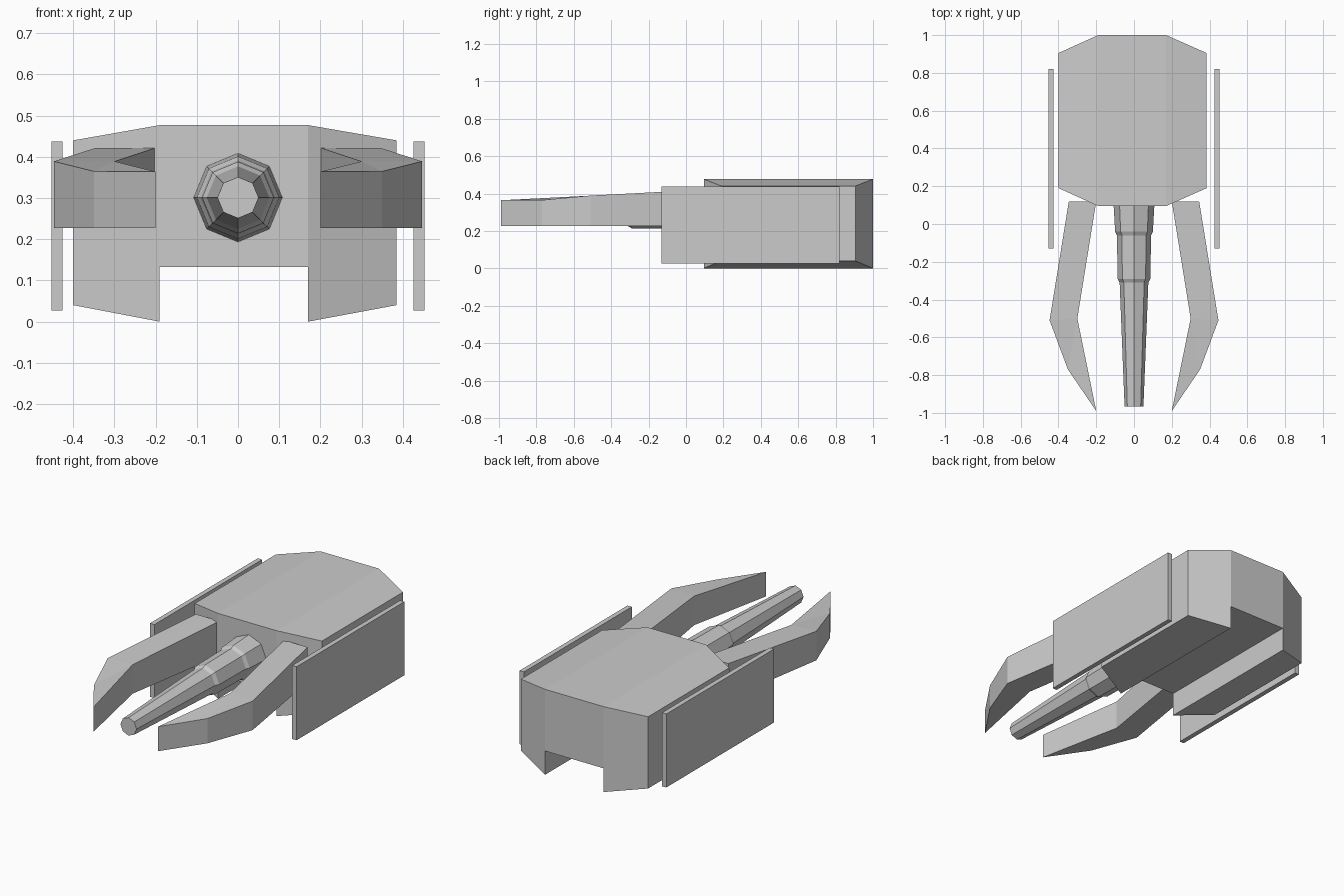
import bpy, bmesh, math

if "Cube" in bpy.data.objects:
    bpy.data.objects.remove(bpy.data.objects["Cube"])


def make_object(name, verts, faces):
    mesh = bpy.data.meshes.new(name)
    bm = bmesh.new()
    vs = [bm.verts.new(v) for v in verts]
    for f in faces:
        bm.faces.new([vs[i] for i in f])
    bmesh.ops.recalc_face_normals(bm, faces=bm.faces[:])
    bm.to_mesh(mesh)
    bm.free()
    obj = bpy.data.objects.new(name, mesh)
    bpy.context.collection.objects.link(obj)
    return obj


def sides(n, k=0):
    return [(i, (i + 1) % n, (i + 1) % n + n, i + n)
            for i in [j + k for j in range(n)]]


# Hull: channelled cross-section with chamfered front and back
profile = [(-.40, .04), (-.19, 0), (-.19, .133), (.17, .133), (.17, 0),
           (.385, .04), (.385, .44), (.17, .477), (-.19, .477), (-.40, .44)]
front_y = lambda x: .19 if x < -.3 or x > .3 else .095
n = len(profile)
hull_verts = [(x, front_y(x), z) for x, z in profile]
hull_verts += [(x, 1.095 - front_y(x), z) for x, z in profile]
ends = [(0, 1, 2, 8, 9), (2, 3, 7, 8), (3, 4, 5, 6, 7)]
caps = ends + [tuple(i + n for i in f) for f in ends]
make_object("hull", hull_verts, sides(n) + caps)

# Claw outline: x, y, top height
claw = [(.345, .12, .422), (.20, .12, .422), (.30, -.50, .389),
        (.20, -.99, .364), (.35, -.77, .365), (.447, -.51, .389)]

for side, s in (("left", -1), ("right", 1)):
    # Side armour plates
    bpy.ops.mesh.primitive_cube_add(size=1, location=(s * .439, .345, .232))
    plate = bpy.context.object
    plate.name = side + "_plate"
    plate.scale = (.027, .95, .41)

    # Curved front claws
    verts = [(s * x, y, .227) for x, y, z in claw]
    verts += [(s * x, y, z) for x, y, z in claw]
    top = [(6, 7, 8, 11), (8, 10, 11), (8, 9, 10)]
    bottom = [tuple(i - 6 for i in f) for f in top]
    make_object(side + "_claw", verts, sides(6) + top + bottom)

# Stepped octagonal barrel: y, radius
rings = [(.12, .109), (-.04, .10), (-.06, .09), (-.29, .087),
         (-.31, .076), (-.965, .05)]
verts = [(r * math.cos(a * math.pi / 4), y, .301 + r * math.sin(a * math.pi / 4))
         for y, r in rings for a in range(8)]
faces = [tuple(i + 8 * k for i in f) for k in range(len(rings) - 1) for f in sides(8)]
faces += [tuple(range(8)), tuple(range(40, 48))]
make_object("barrel", verts, faces)
